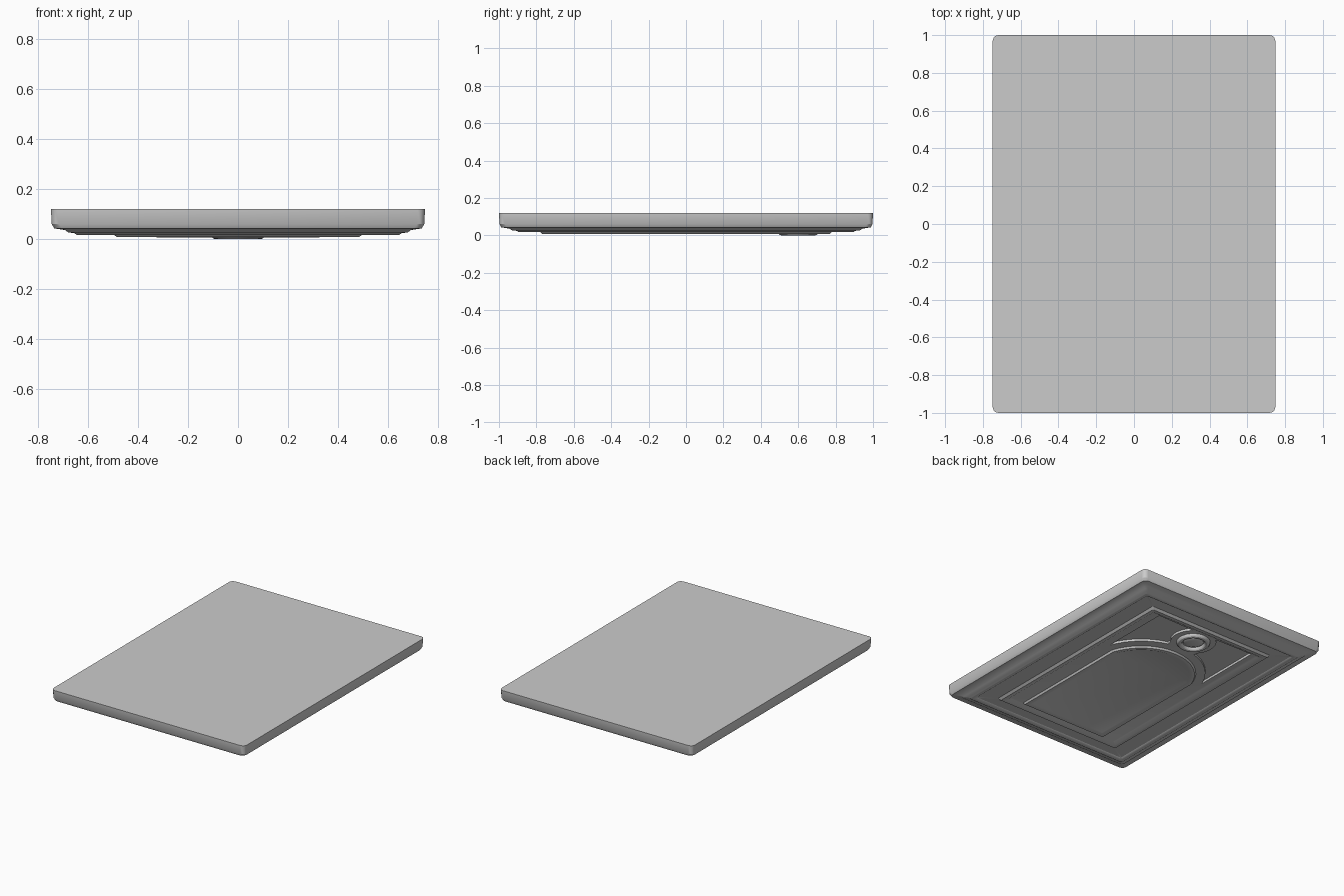
import bpy, bmesh
from math import sin, cos, asin, pi, radians

if "Cube" in bpy.data.objects:
    bpy.data.objects.remove(bpy.data.objects["Cube"])

ARCH_R, ARCH_Y = 0.347, 0.073      # arch circle of the central panel
MED_Y = 0.60                       # medallion centre


def loft(name, rings):
    """Closed solid from matching outlines stacked as (points, z)."""
    bm = bmesh.new()
    loops = [[bm.verts.new((x, y, z)) for x, y in pts] for pts, z in rings]
    for a, b in zip(loops, loops[1:]):
        n = len(a)
        for i in range(n):
            j = (i + 1) % n
            bm.faces.new((a[i], a[j], b[j], b[i]))
    bm.faces.new(loops[0])
    bm.faces.new(loops[-1])
    bmesh.ops.recalc_face_normals(bm, faces=bm.faces)
    me = bpy.data.meshes.new(name)
    bm.to_mesh(me)
    bm.free()
    ob = bpy.data.objects.new(name, me)
    bpy.context.collection.objects.link(ob)
    return ob


def smooth(ob):
    bpy.ops.object.select_all(action='DESELECT')
    ob.select_set(True)
    bpy.context.view_layer.objects.active = ob
    bpy.ops.object.shade_smooth_by_angle(angle=radians(30))


def rect(hx, hy, r):
    """Rounded rectangle outline."""
    pts = []
    for k, (sx, sy) in enumerate(((1, 1), (-1, 1), (-1, -1), (1, -1))):
        for i in range(4):
            a = k * pi / 2 + i * pi / 6
            pts.append((sx * (hx - r) + r * cos(a), sy * (hy - r) + r * sin(a)))
    return pts


def arched(d):
    """Arch-topped panel outline, shrunk by d."""
    hx, r = 0.33 - d, ARCH_R - d
    end = asin(hx / r)
    pts = [(-hx, -0.71 + d), (hx, -0.71 + d)]
    for i in range(17):
        a = end - 2 * end * i / 16
        pts.append((r * sin(a), ARCH_Y + r * cos(a)))
    return pts


def spandrel(side):
    """Three-sided recess between the arch, the medallion and the frame."""
    r = ARCH_R + 0.07
    a0, a1 = asin(0.39 / r), asin(0.11 / r)
    pts = []
    for i in range(9):
        a = a0 + (a1 - a0) * i / 8
        pts.append((side * r * sin(a), ARCH_Y + r * cos(a)))
    for i in range(7):
        a = radians(-40 + 90 * i / 6)
        pts.append((side * 0.15 * cos(a), MED_Y + 0.15 * sin(a)))
    pts.append((side * 0.39, 0.72))
    return pts


# Slab: flat back, then the moulded steps of the face
steps = [(0.748, 1.0, 0.03, 0.12), (0.745, 0.997, 0.03, 0.06),
         (0.735, 0.988, 0.03, 0.043), (0.69, 0.945, 0.02, 0.036),
         (0.68, 0.93, 0.02, 0.027), (0.655, 0.905, 0.01, 0.024),
         (0.645, 0.895, 0.01, 0.017), (0.62, 0.87, 0.01, 0.017),
         (0.61, 0.86, 0.01, 0.024), (0.50, 0.785, 0.01, 0.022),
         (0.485, 0.77, 0.01, 0.008), (0.46, 0.745, 0.01, 0.008),
         (0.44, 0.725, 0.01, 0.02)]
slab = loft("moulded_slab", [(rect(hx, hy, r), z) for hx, hy, r, z in steps])

# Spandrel recesses cut into the face
for side in (1, -1):
    cutter = loft("spandrel_cutter", [(spandrel(side), 0.0), (spandrel(side), 0.036)])
    cutter.hide_render = True
    mod = slab.modifiers.new("spandrel_cut", 'BOOLEAN')
    mod.operation = 'DIFFERENCE'
    mod.solver = 'EXACT'
    mod.object = cutter
    bpy.context.view_layer.objects.active = slab
    bpy.ops.object.modifier_apply(modifier=mod.name)
    bpy.data.objects.remove(cutter)
smooth(slab)

# Raised arch-topped panel with a rim and a slightly sunken field
panel = loft("arched_panel", [(arched(-0.01), 0.022), (arched(0.0), 0.008),
                              (arched(0.02), 0.006), (arched(0.035), 0.012)])
smooth(panel)

# Round medallion: ring and low boss
bpy.ops.mesh.primitive_torus_add(location=(0, MED_Y, 0.02), major_radius=0.09,
                                 minor_radius=0.02, major_segments=40, minor_segments=12)
ring = bpy.context.object
ring.name = "medallion_ring"
smooth(ring)
bpy.ops.mesh.primitive_uv_sphere_add(segments=32, ring_count=12, radius=1,
                                     location=(0, MED_Y, 0.021))
boss = bpy.context.object
boss.name = "medallion_boss"
boss.scale = (0.065, 0.065, 0.014)
smooth(boss)
